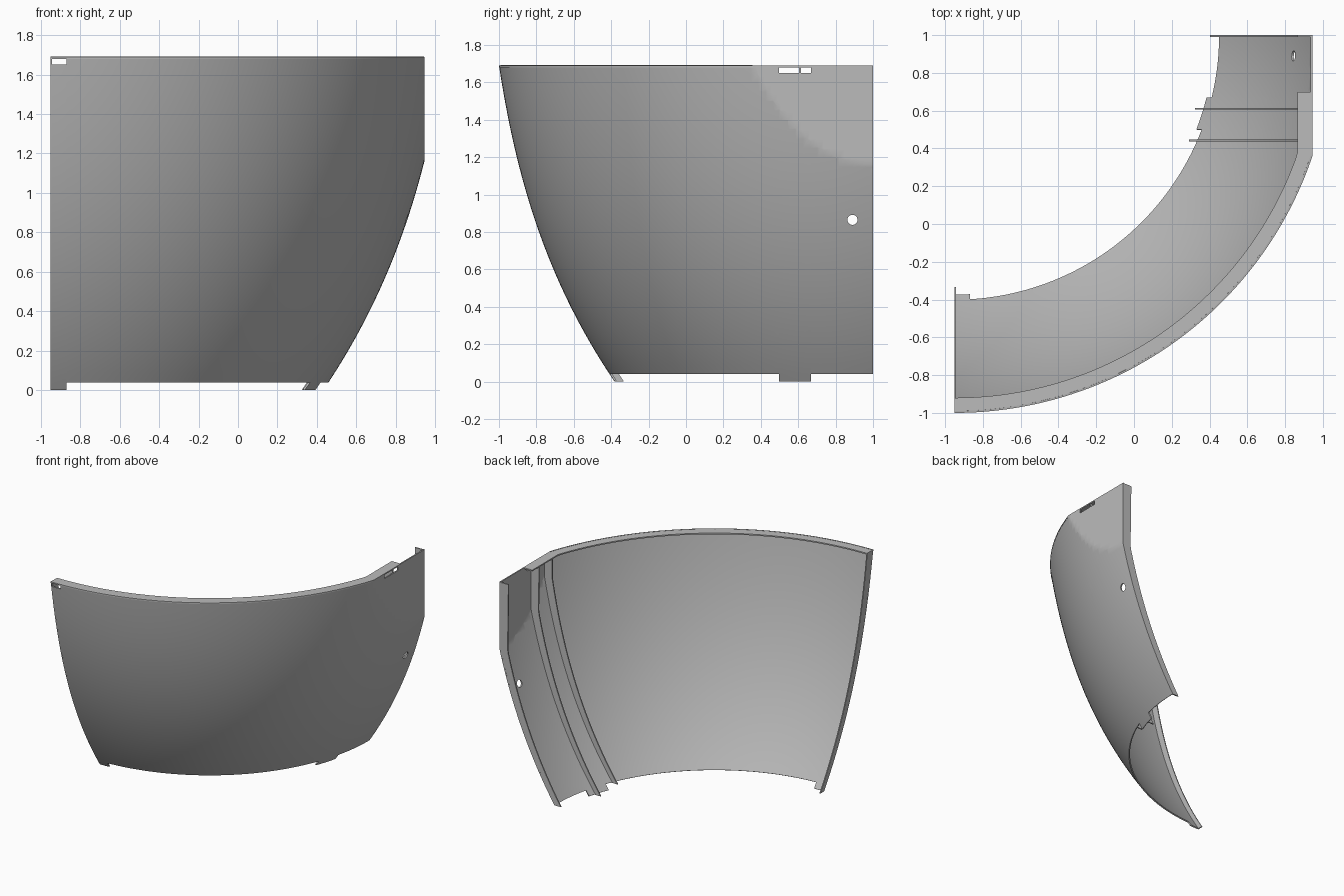
import bpy, bmesh, math
from mathutils import Vector

cube = bpy.data.objects.get("Cube")
if cube:
    bpy.data.objects.remove(cube, do_unlink=True)

AX, AY = -0.95, 1.0      # axis of revolution
TOP, LOW = 1.69, 0.04    # rim and lower edge heights
FLAT = 0.945             # plane of the flattened side
THICK = 0.01

grey = bpy.data.materials.new("plain grey")
grey.use_nodes = True
colour = (0.5, 0.5, 0.5, 1)
grey.diffuse_color = colour
grey.node_tree.nodes["Principled BSDF"].inputs["Base Color"].default_value = colour


def radius(z):
    t = TOP - z
    return 2 - 0.154 * t - 0.066 * t ** 2 - 0.035 * t ** 3


def side_x(y, z):
    return min(AX + math.sqrt(radius(z) ** 2 - (AY - y) ** 2), FLAT)


def finish(name, bm):
    mesh = bpy.data.meshes.new(name)
    bm.to_mesh(mesh)
    bm.free()
    mesh.materials.append(grey)
    obj = bpy.data.objects.new(name, mesh)
    bpy.context.collection.objects.link(obj)
    return obj


def smooth(obj):
    bpy.ops.object.select_all(action='DESELECT')
    obj.select_set(True)
    bpy.context.view_layer.objects.active = obj
    bpy.ops.object.shade_smooth_by_angle(angle=math.radians(30))


def plate(name, outer, inner, shift):
    """Ribbon between two matching paths, thickened along shift."""
    bm = bmesh.new()
    rows = [[[bm.verts.new(Vector(p) + s) for p in path]
             for path in (outer, inner)] for s in (Vector(), Vector(shift))]
    (a, b), (c, d) = rows
    for i in range(len(a) - 1):
        for p, q in ((a, b), (b, d), (d, c), (c, a)):
            bm.faces.new((p[i], p[i + 1], q[i + 1], q[i]))
    for i in (0, -1):
        bm.faces.new((a[i], b[i], d[i], c[i]))
    bmesh.ops.recalc_face_normals(bm, faces=bm.faces[:])
    obj = finish(name, bm)
    smooth(obj)
    return obj


def cut(bm, point, normal):
    bmesh.ops.bisect_plane(bm, geom=bm.verts[:] + bm.edges[:] + bm.faces[:],
                           plane_co=point, plane_no=normal, dist=1e-5)


# Curved shell, revolved a quarter turn and flattened on the left side
SLOT_Z = (1.65, 1.68)
TAB_X, TAB_Y = -0.868, (0.497, 0.667)
heights = [0] + [LOW + (SLOT_Z[0] - LOW) * i / 32 for i in range(33)] + [SLOT_Z[1], TOP]
steps = 80
bm = bmesh.new()
grid = []
for z in heights:
    r = radius(z)
    angles = [math.pi / 2 * i / steps for i in range(steps + 1)]
    grid.append([bm.verts.new((AX + r * math.sin(a), AY - r * math.cos(a), z))
                 for a in angles])
for lower, upper in zip(grid, grid[1:]):
    for i in range(steps):
        bm.faces.new((lower[i], lower[i + 1], upper[i + 1], upper[i]))
cut(bm, (FLAT, 0, 0), (1, 0, 0))
for v in bm.verts:
    v.co.x = min(v.co.x, FLAT)
cut(bm, (TAB_X, 0, 0), (1, 0, 0))
for y in TAB_Y:
    cut(bm, (0, y, 0), (0, 1, 0))

# Leave the two lower tabs and open the two slots above them
gone = []
for f in bm.faces:
    c = f.calc_center_median()
    in_tab = c.x < TAB_X or TAB_Y[0] < c.y < TAB_Y[1]
    if (c.z < LOW and not in_tab) or (in_tab and SLOT_Z[0] < c.z < SLOT_Z[1]):
        gone.append(f)
bmesh.ops.delete(bm, geom=gone, context='FACES')
shell = finish("curved_shell", bm)
solid = shell.modifiers.new("thickness", 'SOLIDIFY')
solid.thickness = THICK
solid.offset = -1

# Round screw hole near the back edge
bpy.ops.mesh.primitive_cylinder_add(vertices=32, radius=0.027, depth=0.4,
                                    location=(0.85, 0.89, 0.865),
                                    rotation=(0, math.pi / 2, 0))
cutter = bpy.context.object
cutter.name = "hole_cutter"
cutter.hide_render = True
drill = shell.modifiers.new("hole", 'BOOLEAN')
drill.operation = 'DIFFERENCE'
drill.solver = 'EXACT'
drill.object = cutter
bpy.context.view_layer.update()
graph = bpy.context.evaluated_depsgraph_get()
done = bpy.data.meshes.new_from_object(shell.evaluated_get(graph))
shell.modifiers.clear()
shell.data = done
done.materials.clear()
done.materials.append(grey)
bpy.data.objects.remove(cutter, do_unlink=True)
smooth(shell)


# Ribs and end flanges that follow the shell profile
def levels(low):
    return [low + (TOP - 0.002 - low) * i / 48 for i in range(49)]


def depth(z):
    return 0.055 + 0.025 * z / TOP


for name, y, low in (("back_end_flange", AY, LOW), ("back_rib", 0.615, 0),
                     ("front_rib", 0.448, LOW)):
    skin = 0 if y == AY else 0.005
    outer = [(side_x(y, z) - skin, y, z) for z in levels(low)]
    inner = [(side_x(y, z) - depth(z), y, z) for z in levels(low)]
    plate(name, outer, inner, (0, -THICK, 0))

outer = [(AX, AY - radius(z), z) for z in levels(0)]
inner = [(AX, AY - radius(z) + depth(z) - 0.005, z) for z in levels(0)]
plate("front_end_flange", outer, inner, (0.008, 0, 0))

# Flat lip around the upper rim, stopping short of the back end
LIP_END, LIP_WIDTH = 0.7, 0.08


def lip_path(inset):
    r = 2 - inset
    last = math.acos((AY - LIP_END) / r)
    angles = [last * i / 90 for i in range(91)]
    return [(min(AX + r * math.sin(a), FLAT - inset), AY - r * math.cos(a), TOP)
            for a in angles]


plate("top_lip", lip_path(0), lip_path(LIP_WIDTH), (0, 0, -THICK))
